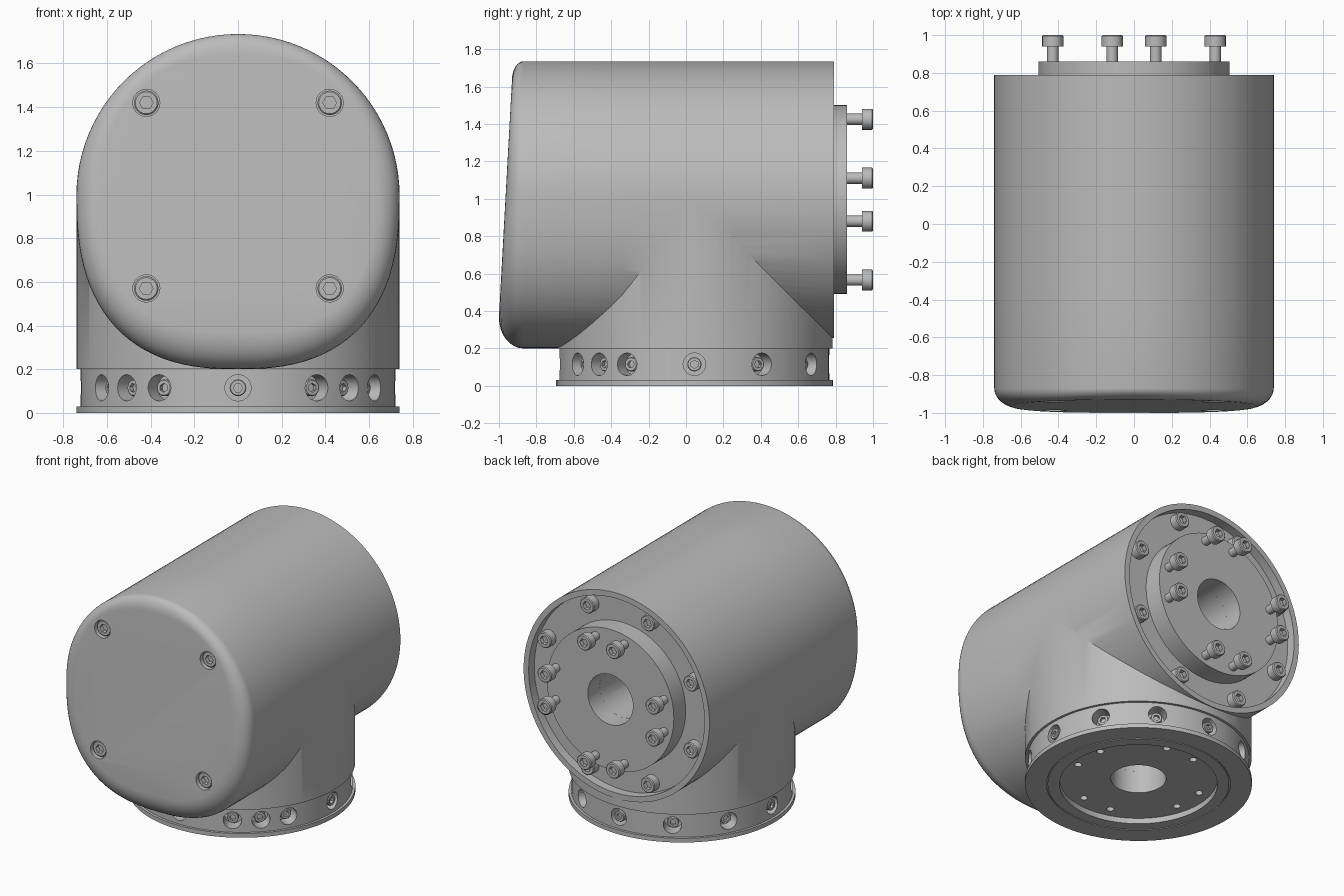
import bpy, bmesh
from math import sin, cos, pi, radians, copysign
from mathutils import Vector

if "Cube" in bpy.data.objects:
    bpy.data.objects.remove(bpy.data.objects["Cube"])

GRAY = (0.5, 0.5, 0.5, 1)
steel = bpy.data.materials.new("machined_gray")
steel.use_nodes = True
steel.diffuse_color = GRAY
steel.node_tree.nodes["Principled BSDF"].inputs["Base Color"].default_value = GRAY

AXIS_Z = 0.995           # height of the horizontal barrel axis
BASE_Y = 0.045           # centre of the round base
R = 0.74                 # barrel and neck radius
BORE = 0.18
UP, BACK = Vector((0, 0, 1)), Vector((0, 1, 0))


def smooth(obj):
    bpy.ops.object.select_all(action='DESELECT')
    obj.select_set(True)
    bpy.context.view_layer.objects.active = obj
    bpy.ops.object.shade_smooth_by_angle(angle=radians(32))


def loft(name, rings, loop=False):
    """Skin a list of equal rings; cap the ends, or join last to first."""
    bm = bmesh.new()
    rows = [[bm.verts.new(p) for p in ring] for ring in rings]
    n = len(rows[0])
    pairs = list(zip(rows, rows[1:])) + ([(rows[-1], rows[0])] if loop else [])
    for a, b in pairs:
        for i in range(n):
            j = (i + 1) % n
            bm.faces.new((a[i], a[j], b[j], b[i]))
    if not loop:
        bm.faces.new(rows[0])
        bm.faces.new(rows[-1])
    bmesh.ops.recalc_face_normals(bm, faces=bm.faces)
    mesh = bpy.data.meshes.new(name)
    bm.to_mesh(mesh)
    bm.free()
    mesh.materials.append(steel)
    obj = bpy.data.objects.new(name, mesh)
    bpy.context.collection.objects.link(obj)
    return obj


def place(obj, pos, axis):
    obj.location = pos
    obj.rotation_mode = 'QUATERNION'
    obj.rotation_quaternion = UP.rotation_difference(axis)
    return obj


def turned(name, profile, pos, axis, seg=96, loop=False):
    """Revolve (radius, height) points about an axis through pos."""
    rings = [[(r * cos(2 * pi * i / seg), r * sin(2 * pi * i / seg), h)
              for i in range(seg)] for r, h in profile]
    return place(loft(name, rings, loop), pos, axis)


def rod(name, r, length, pos, axis, seg=32):
    return turned(name, [(r, 0), (r, length)], pos, axis, seg)


def boolean(target, tool, operation='DIFFERENCE'):
    bpy.context.view_layer.update()
    mod = target.modifiers.new("cut", 'BOOLEAN')
    mod.operation, mod.object, mod.solver = operation, tool, 'EXACT'
    bpy.context.view_layer.objects.active = target
    bpy.ops.object.modifier_apply(modifier=mod.name)
    bpy.data.objects.remove(tool)


# Barrel: round at the back, squarer underneath at the front
def outline(width, top, bottom, n_top, n_bottom, seg=96):
    pts = []
    for i in range(seg):
        c, s = cos(2 * pi * i / seg), sin(2 * pi * i / seg)
        n, h = (n_top, top) if s >= 0 else (n_bottom, bottom)
        pts.append((width * copysign(abs(c) ** (2 / n), c),
                    AXIS_Z + h * copysign(abs(s) ** (2 / n), s)))
    return pts


def face_y(z):
    return -0.93 - 0.07 * (1.64 - z) / 1.27


def section(pts, y):
    return [(x, y, z) for x, z in pts]


round_end = outline(R, R, R, 2, 2)
front_end = outline(R, R, 0.795, 2, 2.5)
flat_face = outline(0.62, 0.64, 0.63, 2.4, 2.7)
rings = [section(round_end, 0.79), section(round_end, 0.25),
         section(front_end, -0.35), section(front_end, -0.87)]
for k in range(1, 9):
    a = k / 8 * pi / 2
    t = 1 - cos(a)
    rings.append([(x + (u - x) * t, -0.87 + (face_y(w) + 0.87) * sin(a), z + (w - z) * t)
                  for (x, z), (u, w) in zip(front_end, flat_face)])
housing = loft("elbow_housing", rings)

# Vertical neck joined to the barrel, then the rear recess and the bores
boolean(housing, rod("neck", R - 0.001, AXIS_Z - 0.2, (0, BASE_Y, 0.2), UP, 96), 'UNION')
boolean(housing, rod("recess", 0.7, 0.2, (0, 0.725, AXIS_Z), BACK, 96))
boolean(housing, rod("rear_bore", BORE, 0.9, (0, BASE_Y, AXIS_Z), BACK, 48))
boolean(housing, rod("base_bore", BORE, AXIS_Z, (0, BASE_Y, 0.1), UP, 48))

# Pockets for the front cover screws
cover_spots = [(x, face_y(z), z) for x in (-0.42, 0.42) for z in (0.57, 1.42)]
for x, y, z in cover_spots:
    boolean(housing, rod("pocket", 0.062, 0.14, (x, y - 0.06, z), BACK))
smooth(housing)

# Rear output flange
smooth(turned("output_flange", [(BORE, 0), (0.505, 0), (0.505, 0.135), (BORE, 0.135)],
              (0, 0.725, AXIS_Z), BACK, loop=True))

# Base ring with foot flange, underside recess and groove
base = turned("base_ring", [(BORE, 0.04), (0.515, 0.04), (0.515, 0), (0.592, 0),
                            (0.592, 0.008), (0.6, 0.008), (0.6, 0), (R, 0),
                            (R, 0.03), (0.722, 0.03), (0.722, 0.2), (BORE, 0.2)],
              (0, BASE_Y, 0), UP, loop=True)
bolt_angles = [q + d for q in (0, 90, 180, 270) for d in (-15, 15)]
for a in map(radians, bolt_angles):
    boolean(base, rod("hole", 0.025, 0.12, (0.435 * cos(a), BASE_Y + 0.435 * sin(a), -0.02), UP, 16))
side_angles = list(range(0, 360, 30)) + [225, 315]


def side_point(angle, radius):
    d = Vector((cos(radians(angle)), sin(radians(angle)), 0))
    return d * radius + Vector((0, BASE_Y, 0.115)), d


for angle in side_angles:
    pos, d = side_point(angle, 0.63)
    boolean(base, rod("side_pocket", 0.06, 0.2, pos, d))
smooth(base)

# Socket head screw: origin under the head, shank below
HEAD, SEG = 0.06, 24


def screw_ring(radius, h, hexagon=False):
    ring = []
    for i in range(SEG):
        a = 2 * pi * i / SEG
        r = radius / cos(a % (pi / 3) - pi / 6) if hexagon else radius
        ring.append((r * cos(a), r * sin(a), h))
    return ring


pattern = loft("screw_pattern", [
    screw_ring(0.03, -0.1), screw_ring(0.03, 0), screw_ring(0.056, 0),
    screw_ring(0.056, HEAD - 0.006), screw_ring(0.05, HEAD),
    screw_ring(0.027, HEAD, True), screw_ring(0.027, HEAD - 0.03, True)])
smooth(pattern)
screw_mesh = pattern.data
bpy.data.objects.remove(pattern)


def screw(name, pos, axis, scale=1):
    obj = bpy.data.objects.new(name, screw_mesh)
    bpy.context.collection.objects.link(obj)
    place(obj, pos, axis).scale = (scale,) * 3


for x, y, z in cover_spots:
    screw("cover_screw", (x, y + 0.075, z), -BACK)
for a in map(radians, bolt_angles):
    screw("flange_screw", (0.445 * cos(a), 1 - HEAD, AXIS_Z + 0.445 * sin(a)), BACK)
for k in range(8):
    a = radians(22.5 + 45 * k)
    screw("rim_screw", (0.63 * cos(a), 0.725, AXIS_Z + 0.63 * sin(a)), BACK)
for angle in side_angles:
    pos, d = side_point(angle, 0.675 if angle % 90 == 0 else 0.64)
    screw("base_screw", pos, d, 0.68)
